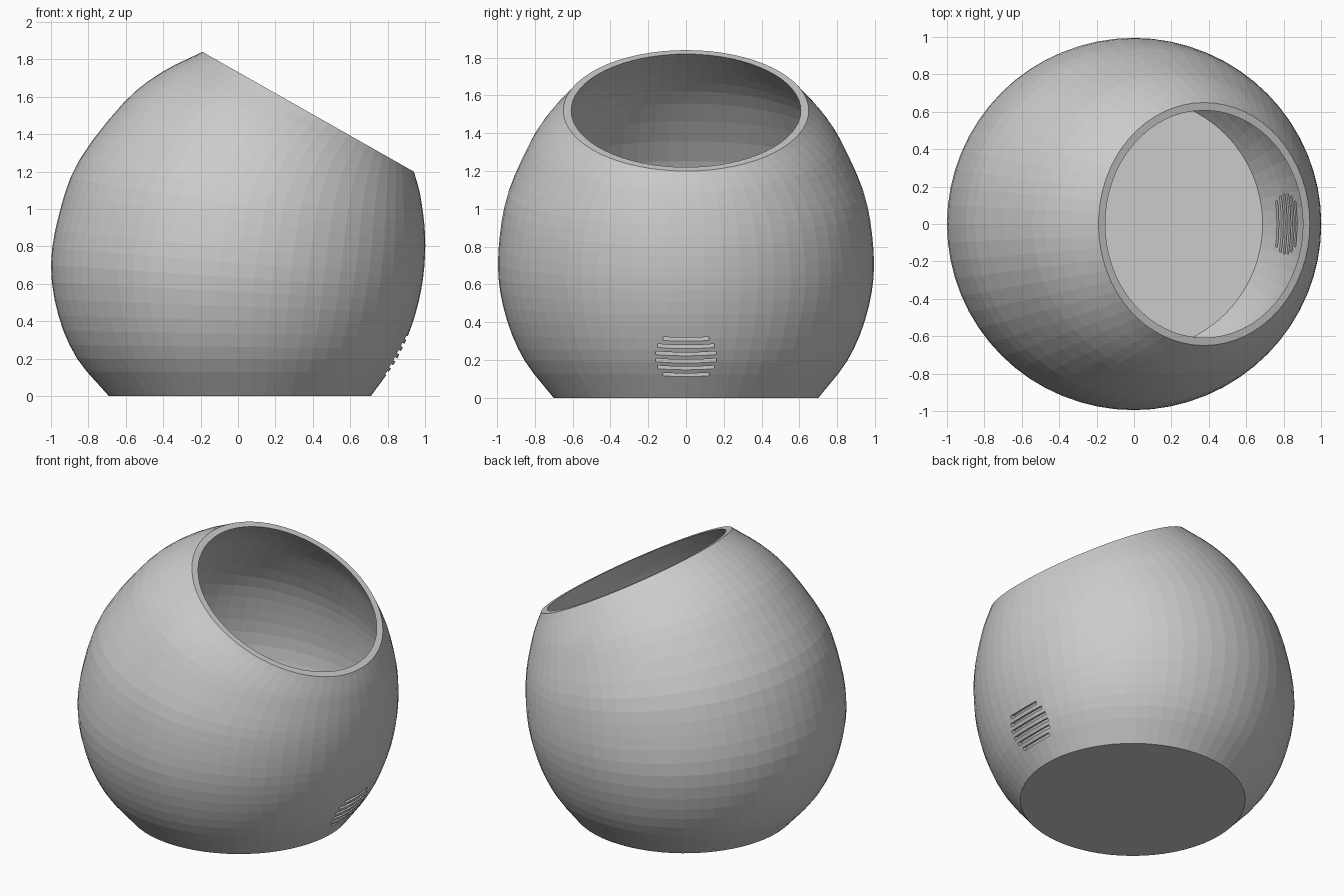
import bpy, bmesh, math
from mathutils import Vector, Matrix

if "Cube" in bpy.data.objects:
    bpy.data.objects.remove(bpy.data.objects["Cube"])

SIDES = 64
WALL = 0.042

# Key rings of the body: left x, left z, right x, right z (rings tilt toward the mouth)
KEYS = [Vector(k) for k in (
    (-0.69, 0.00, 0.71, 0.00),
    (-0.86, 0.20, 0.845, 0.19),
    (-0.96, 0.43, 0.93, 0.38),
    (-1.00, 0.70, 0.98, 0.57),
    (-0.955, 0.98, 1.00, 0.75),
    (-0.85, 1.26, 0.997, 0.91),
    (-0.61, 1.57, 0.977, 1.06),
    (-0.41, 1.73, 0.961, 1.13),
    (-0.19, 1.84, 0.94, 1.20))]


def spline(keys, steps):
    """Smooth curve through the key rings."""
    pts = [2 * keys[0] - keys[1]] + keys + [2 * keys[-1] - keys[-2]]
    out = []
    for i in range(1, len(pts) - 2):
        a, b, c, d = pts[i - 1:i + 3]
        for s in range(steps):
            t = s / steps
            out.append(0.5 * (2 * b + (c - a) * t + (2 * a - 5 * b + 4 * c - d) * t * t
                              + (3 * b - a - 3 * c + d) * t ** 3))
    return out + [keys[-1].copy()]


def add_ring(bm, k, inset=0.0, lift=0.0):
    """Circle whose diameter runs from the left point to the right point."""
    left, right = Vector((k[0], 0, k[1] + lift)), Vector((k[2], 0, k[3] + lift))
    mid, half = (left + right) / 2, (right - left) / 2
    r = half.length - inset
    u = half.normalized()
    return [bm.verts.new(mid + u * r * math.cos(a) + Vector((0, r * math.sin(a), 0)))
            for a in (2 * math.pi * i / SIDES for i in range(SIDES))]


def bridge(bm, a, b):
    for i in range(SIDES):
        j = (i + 1) % SIDES
        bm.faces.new((a[i], a[j], b[j], b[i]))


# Hollow bowl: outer wall, rim, inner wall and floors
rings = spline(KEYS, 3)
bm = bmesh.new()
outer = [add_ring(bm, k) for k in rings]
inner = [add_ring(bm, k, WALL, 0.03 if i == 0 else 0) for i, k in enumerate(rings)]
inner_floor = inner[0]
for v in inner_floor:
    v.co.x, v.co.y = v.co.x * 1.03, v.co.y * 1.03
loop = outer + inner[::-1]
for a, b in zip(loop, loop[1:]):
    bridge(bm, a, b)
bm.faces.new(outer[0][::-1])
bm.faces.new(inner_floor)
bmesh.ops.recalc_face_normals(bm, faces=bm.faces)
mesh = bpy.data.meshes.new("bowl")
bm.to_mesh(mesh)
bm.free()
bowl = bpy.data.objects.new("bowl", mesh)
bpy.context.collection.objects.link(bowl)

# Vent slots: a round patch of six slots cut through the lower wall
bm = bmesh.new()
frame = Matrix.Translation((0.855, 0, 0.213)) @ Matrix.Rotation(math.radians(30), 4, 'Y')
for i in range(6):
    h = (i - 2.5) * 0.043
    half = math.sqrt(0.163 ** 2 - h * h)
    bmesh.ops.create_cube(bm, size=1, matrix=frame @ Matrix.Translation((0, 0, h))
                          @ Matrix.Diagonal((0.2, 2 * half, 0.02, 1)))
mesh = bpy.data.meshes.new("vent_cutter")
bm.to_mesh(mesh)
bm.free()
cutter = bpy.data.objects.new("vent_cutter", mesh)
bpy.context.collection.objects.link(cutter)
cutter.hide_render = True

cut = bowl.modifiers.new("vents", 'BOOLEAN')
cut.operation = 'DIFFERENCE'
cut.solver = 'EXACT'
cut.object = cutter
bpy.context.view_layer.objects.active = bowl
bpy.ops.object.modifier_apply(modifier=cut.name)
bpy.data.objects.remove(cutter)
